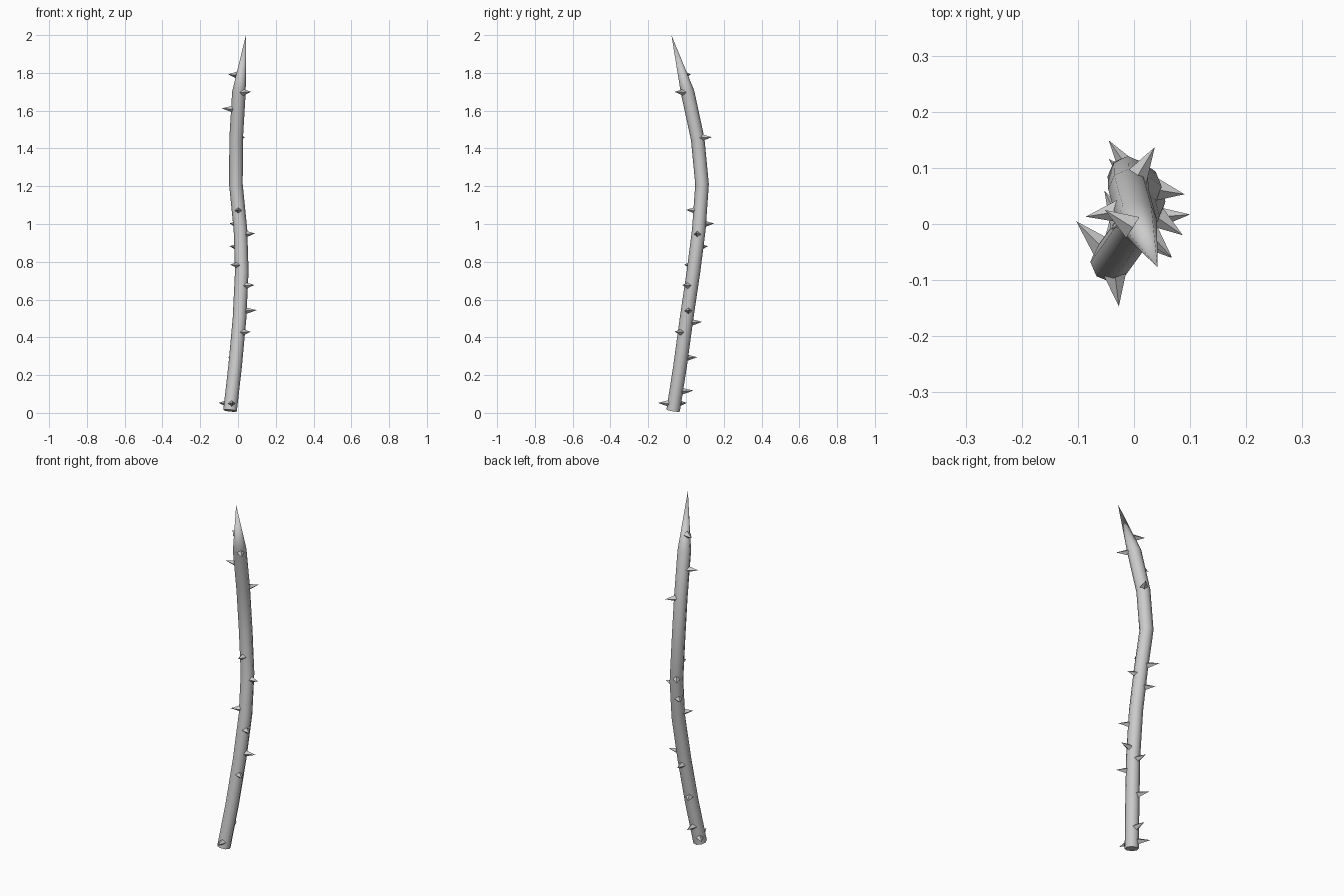
import bpy, bmesh, math
from mathutils import Vector

if "Cube" in bpy.data.objects:
    bpy.data.objects.remove(bpy.data.objects["Cube"])

# Stem centre line, ending in a point
PATH = [Vector(p) for p in [
    (-0.042, -0.068, 0.012), (-0.015, -0.031, 0.25), (0.008, 0.003, 0.5),
    (0.02, 0.04, 0.75), (0.013, 0.068, 0.97), (-0.011, 0.085, 1.21),
    (-0.010, 0.062, 1.45), (0.005, 0.008, 1.70), (0.042, -0.077, 2.0)]]
RADIUS, SIDES = 0.036, 8


def centre(z):
    for a, b in zip(PATH, PATH[1:]):
        if z <= b.z:
            return a.lerp(b, (z - a.z) / (b.z - a.z))
    return PATH[-1]


def make_object(name, bm):
    bmesh.ops.recalc_face_normals(bm, faces=bm.faces[:])
    me = bpy.data.meshes.new(name)
    bm.to_mesh(me)
    bm.free()
    ob = bpy.data.objects.new(name, me)
    bpy.context.collection.objects.link(ob)
    return ob


# Bent stem with rings square to the path and a sharp tip
bm = bmesh.new()
rings = []
for i, p in enumerate(PATH[:-1]):
    t = (PATH[min(i + 1, 7)] - PATH[max(i - 1, 0)]).normalized()
    u = Vector((0, 1, 0)).cross(t).normalized()
    v = t.cross(u)
    rings.append([bm.verts.new(p + RADIUS * (u * math.cos(a) + v * math.sin(a)))
                  for a in (2 * math.pi * k / SIDES for k in range(SIDES))])
tip = bm.verts.new(PATH[-1])
for k in range(SIDES):
    n = (k + 1) % SIDES
    for r, s in zip(rings, rings[1:]):
        bm.faces.new((r[k], r[n], s[n], s[k]))
    bm.faces.new((rings[-1][k], rings[-1][n], tip))
bm.faces.new(rings[0])
stem = make_object("stem", bm)
bpy.context.view_layer.objects.active = stem
stem.select_set(True)
bpy.ops.object.shade_smooth_by_angle(angle=math.radians(50))

# Thorns: four-sided spikes, given by their tips
TIPS = [(-0.027, -0.147, 0.053), (-0.103, 0.005, 0.053), (-0.035, 0.04, 0.118),
        (-0.053, 0.06, 0.295), (0.066, -0.06, 0.43), (-0.005, 0.085, 0.482),
        (0.1, 0.017, 0.544), (0.087, -0.02, 0.677), (-0.04, -0.01, 0.785),
        (-0.045, 0.116, 0.882), (0.09, 0.053, 0.95), (-0.045, 0.149, 1.003),
        (0.0, 0.0, 1.075), (0.037, 0.137, 1.46), (-0.086, 0.013, 1.612),
        (0.068, -0.06, 1.70), (-0.052, 0.025, 1.792)]
bm = bmesh.new()
for p in map(Vector, TIPS):
    out = p - centre(p.z)
    out.z = 0
    out.normalize()
    side = Vector((-out.y, out.x, 0))
    base = centre(p.z) + out * 0.022 - Vector((0, 0, 0.004))
    offs = [side * 0.022, Vector((0, 0, 0.02)), side * -0.022, Vector((0, 0, -0.02))]
    ring = [bm.verts.new(base + o) for o in offs]
    top = bm.verts.new(p)
    for k in range(4):
        bm.faces.new((ring[k], ring[(k + 1) % 4], top))
    bm.faces.new(ring[::-1])
make_object("thorns", bm)
